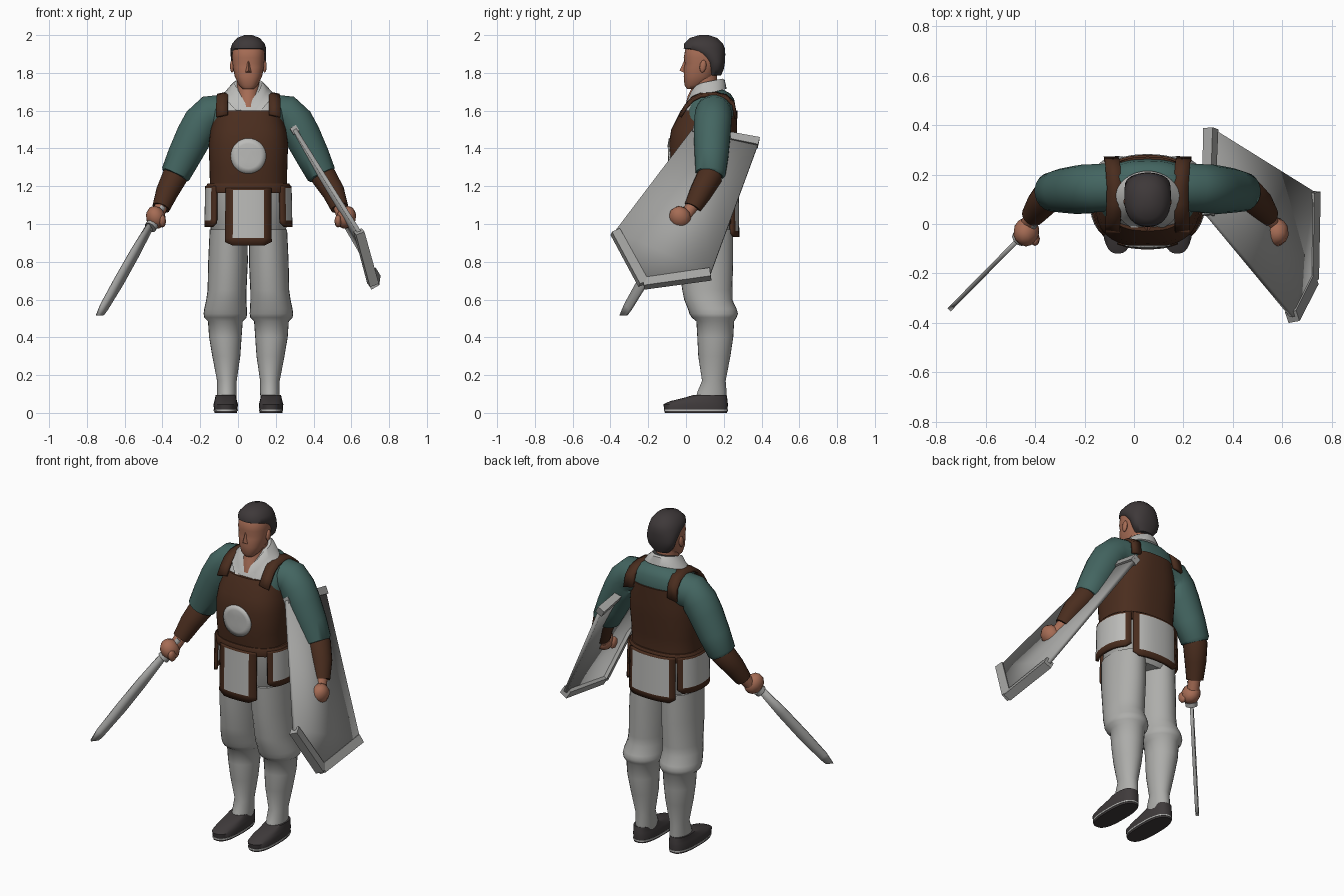
import bpy, bmesh, math
from mathutils import Vector

if "Cube" in bpy.data.objects:
    bpy.data.objects.remove(bpy.data.objects["Cube"])

CX = 0.055  # body centre line


def mat(name, r, g, b):
    m = bpy.data.materials.new(name)
    m.diffuse_color = (r, g, b, 1)
    m.use_nodes = True
    m.node_tree.nodes["Principled BSDF"].inputs["Base Color"].default_value = m.diffuse_color
    return m


SKIN = mat("skin", .38, .15, .09)
HAIR = mat("dark hair", .048, .040, .041)
TEAL = mat("teal cloth", .057, .132, .12)
BROWN = mat("brown leather", .068, .026, .013)
WHITE = mat("white cloth", .50, .50, .485)
GREY = mat("pale trousers", .42, .42, .405)
STEEL = mat("steel grey", .37, .37, .36)
SHOE = mat("dark shoe", .05, .043, .044)


def make(name, verts, faces, mats, thick=0, angle=50, offset=0):
    me = bpy.data.meshes.new(name)
    me.from_pydata([tuple(v) for v in verts], [], faces)
    bm = bmesh.new()
    bm.from_mesh(me)
    bmesh.ops.recalc_face_normals(bm, faces=bm.faces)
    bm.to_mesh(me)
    bm.free()
    for m in mats:
        me.materials.append(m)
    ob = bpy.data.objects.new(name, me)
    bpy.context.collection.objects.link(ob)
    if thick:
        s = ob.modifiers.new("thickness", 'SOLIDIFY')
        s.thickness, s.offset = thick, offset
    bpy.ops.object.select_all(action='DESELECT')
    ob.select_set(True)
    bpy.context.view_layer.objects.active = ob
    bpy.ops.object.shade_smooth_by_angle(angle=math.radians(angle))
    return ob


def skin_rings(name, rings, m, angle=50):
    n = len(rings[0])
    verts = [v for r in rings for v in r]
    faces = [(i*n+j, i*n+(j+1) % n, (i+1)*n+(j+1) % n, (i+1)*n+j)
             for i in range(len(rings)-1) for j in range(n)]
    faces += [tuple(range(n)), tuple(range(len(verts)-n, len(verts)))]
    return make(name, verts, faces, [m], angle=angle)


def spow(v, e):
    return math.copysign(abs(v)**e, v)


def loft(name, table, m, x=CX, p=2.0, n=32):
    """Horizontal rings: z, half width, front y, back y, [tilt, front drop]."""
    rings = []
    for row in table:
        z, hw, y0, y1, tilt, drop = (list(row) + [0, 0])[:6]
        ring = []
        for k in range(n):
            a = 2*math.pi*k/n
            dy = (y1-y0)/2*spow(math.sin(a), 2/p)
            ring.append((x+hw*spow(math.cos(a), 2/p), (y0+y1)/2+dy,
                         z+tilt*dy-drop*max(0, -math.sin(a))**3))
        rings.append(ring)
    return skin_rings(name, rings, m)


def tube(name, pts, radii, m, n=20, ref=(0, 1, 0), angle=50):
    """Round (or square, n=4) sections across a path."""
    pts = [Vector(p) for p in pts]
    rings = []
    for i, p in enumerate(pts):
        t = (pts[min(i+1, len(pts)-1)]-pts[max(i-1, 0)]).normalized()
        u = t.cross(Vector(ref)).normalized()
        w = t.cross(u)
        rings.append([p+radii[i]*(u*math.cos(a)+w*math.sin(a))
                      for a in [2*math.pi*(k+.5)/n for k in range(n)]])
    return skin_rings(name, rings, m, angle)


def ball(name, c, s, m, rot=(0, 0, 0), seg=16):
    bpy.ops.mesh.primitive_uv_sphere_add(segments=seg, ring_count=seg//2, location=c, rotation=rot)
    ob = bpy.context.object
    ob.name, ob.scale = name, s
    ob.data.materials.append(m)
    bpy.ops.object.shade_smooth_by_angle(angle=math.radians(60))
    return ob


# Head, hair and neck
loft("head", [(1.715, .03, .005, .06), (1.735, .05, -.008, .10), (1.78, .072, -.012, .15),
              (1.83, .082, -.010, .17), (1.85, .084, -.006, .18), (1.88, .086, -.012, .185),
              (1.93, .085, -.003, .19), (1.97, .06, .03, .16)], SKIN, p=2.3)
loft("hair", [(1.785, .05, .115, .185), (1.82, .08, .115, .20), (1.86, .092, .10, .207),
              (1.90, .094, .05, .208), (1.93, .094, -.012, .206), (1.955, .086, -.01, .195),
              (1.985, .06, .02, .165), (2.0, .02, .07, .12)], HAIR, p=2.2)
make("nose", [(CX-.018, -.008, 1.80), (CX+.018, -.008, 1.80), (CX, -.034, 1.812), (CX, -.005, 1.875)],
     [(0, 1, 2), (0, 2, 3), (1, 2, 3), (0, 1, 3)], [SKIN])
loft("neck", [(1.62, .06, -.005, .16), (1.68, .062, .01, .17), (1.72, .06, .03, .165),
              (1.80, .06, .04, .165)], SKIN)

# Shirt with a white front between the straps
shirt = loft("shirt", [(1.45, .19, -.06, .25), (1.5, .19, -.055, .25), (1.6, .195, -.012, .262),
                       (1.66, .175, .018, .255), (1.69, .13, .045, .235), (1.71, .085, .06, .2)],
             TEAL, p=2.5, n=64)
shirt.data.materials.append(WHITE)
for f in shirt.data.polygons:
    f.material_index = int(abs(f.center.x-CX) < .125 and f.center.y < .10 and len(f.vertices) == 4)
loft("collar", [(1.685, .135, -.03, .215, .25, .085), (1.72, .10, -.012, .205, .4, .09),
                (1.75, .076, .0, .192, .2, .10)], WHITE)
# Apron and belt
APRON = [(1.17, .208, -.075, .25), (1.22, .204, -.08, .247), (1.3, .206, -.09, .252),
         (1.42, .21, -.092, .266), (1.5, .2, -.078, .27), (1.6, .172, -.028, .272)]
loft("apron", APRON, BROWN, p=2.6, n=48)
loft("belt", [(1.165, .219, -.088, .262), (1.175, .222, -.09, .264), (1.205, .222, -.09, .264),
              (1.215, .215, -.086, .258)], BROWN, p=2.4, n=48)


def apron_front(d, z):
    for a, b in zip(APRON, APRON[1:]):
        if a[0] <= z <= b[0]:
            f = (z-a[0])/(b[0]-a[0])
            hw, y0, y1 = [a[i]+(b[i]-a[i])*f for i in (1, 2, 3)]
            return (y0+y1)/2-(y1-y0)/2*(1-abs(d/hw)**2.6)**(1/2.6)


# Round chest patch following the apron
N = 32
dv = [(0, 1.36)]+[(r*math.cos(2*math.pi*k/N), 1.36+r*math.sin(2*math.pi*k/N))
                  for r in (.035, .065, .093) for k in range(N)]
df = [(0, 1+k, 1+(k+1) % N) for k in range(N)]
df += [(1+i*N+k, 1+i*N+(k+1) % N, 1+(i+1)*N+(k+1) % N, 1+(i+1)*N+k) for i in (0, 1) for k in range(N)]
make("chest_patch", [(CX+d, apron_front(d, z)-.002, z) for d, z in dv], df, [WHITE], .006)


# Skirt flaps: curved panels with a leather border
def flap(name, a0, a1, z0, z1, border=.034):
    ua, zs = abs(a1-a0), z1-z0
    bu = math.degrees(border/.2)/ua
    us = [0, bu]+[bu+(1-2*bu)*k/8 for k in range(1, 8)]+[1-bu, 1]
    vs = [0, border/zs, .5, 1-.01/zs, 1]
    verts, nu = [], len(us)
    for v in vs:
        for u in us:
            a = math.radians(a0+(a1-a0)*u)
            e = 1.02-.02*v
            lift = .02 if v == 0 and u in (0, 1) else 0  # clipped corners
            verts.append((CX+.22*e*spow(math.sin(a), .85),
                          .09-.18*e*spow(math.cos(a), .85), z0+zs*v+lift))
    faces = [(j*nu+i, j*nu+i+1, (j+1)*nu+i+1, (j+1)*nu+i) for j in range(4) for i in range(nu-1)]
    ob = make(name, verts, faces, [BROWN, WHITE], .018)
    for k, f in enumerate(ob.data.polygons):
        f.material_index = int(0 < k % (nu-1) < nu-2 and 0 < k//(nu-1) < 3)


flap("front_flap", -29, 29, .885, 1.19, .04)
flap("back_flap", 141, 219, .93, 1.20)
for s in (-1, 1):
    flap("side_flap", s*47, s*138, .985, 1.20)

# Hips
loft("hips", [(.92, .17, -.03, .23), (.96, .20, -.05, .25), (1.18, .205, -.07, .25)], GREY, p=2.4)

# Mirrored limbs
LEG = [(.97, .105, .10, -.05, .25), (.8, .108, .105, -.04, .25), (.65, .113, .103, -.02, .245),
       (.6, .117, .106, -.01, .245), (.55, .121, .113, .01, .268), (.525, .122, .115, .018, .275),
       (.505, .122, .112, .03, .268),
       (.485, .122, .092, .055, .255), (.4, .122, .086, .06, .25), (.3, .117, .074, .065, .235),
       (.17, .114, .052, .085, .21), (.11, .114, .052, .06, .215), (.07, .114, .05, .05, .21)]
for s in (-1, 1):
    e = .02 if s > 0 else 0  # shield arm reaches a little further out

    def P(d, y, z):
        return (CX+s*d, y, z)
    # Leg: each ring has its own centre, so build as offset rings
    skin_rings("trouser_leg", [[(CX+s*d+rx*math.cos(a), (y0+y1)/2+(y1-y0)/2*math.sin(a), z)
                                for a in [2*math.pi*k/28 for k in range(28)]]
                               for z, d, rx, y0, y1 in LEG], GREY)
    fx = CX+s*.12
    loft("shoe", [(0, .06, -.112, .218), (.045, .065, -.12, .222), (.062, .06, -.085, .22),
                  (.08, .056, -.01, .218), (.095, .053, .04, .215)], SHOE, x=fx, p=2.6)
    loft("sole_trim", [(.010, .0645, -.1165, .2212), (.018, .0645, -.1165, .2212)], WHITE, x=fx, p=2.6)
    tube("sleeve", [P(.10, .15, 1.59), P(.21, .145, 1.582), P(.245, .142, 1.54), P(.285, .138, 1.47),
                    P(.34, .135, 1.36), P(.385, .13, 1.265), P(.39, .128, 1.255)],
         [.10, .098, .1, .098, .09, .08, .07], TEAL)
    tube("cuff", [P(.365, .14, 1.31), P(.39+e/2, .125, 1.25), P(.43+e, .08, 1.17), P(.463+e, .035, 1.085)],
         [.05, .068, .06, .047], BROWN)
    tube("wrist", [P(.455+e, .045, 1.11), P(.48+e, .0, 1.045)], [.034, .034], SKIN)
    ball("hand", P(.49+1.4*e, -.032, 1.035), (.052, .058, .062), SKIN, (.5, s*.35, 0), 12)
    ball("thumb", P(.455+e, -.06, 1.015), (.02, .03, .036), SKIN, (.4, 0, 0), 8)
    ball("ear", P(.086, .09, 1.835), (.012, .018, .034), SKIN, (-.15, 0, 0), 10)
    # Shoulder strap: flat band over the shoulder
    path = [(.14, -.03, 1.58), (.14, .0, 1.628), (.138, .035, 1.668), (.135, .08, 1.69), (.133, .15, 1.695),
            (.138, .21, 1.68), (.142, .25, 1.645), (.147, .264, 1.57)]
    sv = [P(d+w, y, z-.22*(w+.03)) for d, y, z in path for w in (-.03, .03)]
    make("shoulder_strap", sv, [(2*i, 2*i+1, 2*i+3, 2*i+2) for i in range(len(path)-1)], [BROWN], .016)

# Sword: curved blade outline in an upright plane
blade = [(.015, .985), (.13, .83), (.25, .68), (.37, .545), (.40, .517), (.445, .515),
         (.41, .575), (.30, .715), (.18, .86), (.045, 1.01)]
bv = [(-.44-.69*h, -.035-.70*h, z) for h, z in blade]
make("sword_blade", bv, [(0, 1, 8, 9), (1, 2, 7, 8), (2, 3, 6, 7), (3, 4, 5, 6)], [STEEL], .018, 30)
tube("sword_guard", [(-.452, -.048, .998), (-.464, -.060, .982)], [.034, .034], STEEL, 10)
tube("sword_grip", [(-.40, .005, 1.09), (-.455, -.05, .99)], [.017, .017], STEEL, 10)

# Shield: folded five-sided plate with raised rims
sh = [(.30, .035, 1.50), (.31, .385, 1.43), (.72, .13, .735), (.715, -.225, .685), (.64, -.375, .96)]
make("shield_plate", sh, [(0, 1, 2, 4), (2, 3, 4)], [STEEL], .022, 20)
REF = (.85, .07, .51)
tube("shield_top_rim", [sh[0], sh[1]], [.026, .032], STEEL, 4, REF, 20)
for a, b in ((4, 3), (3, 2)):
    tube("shield_lower_rim", [sh[a], sh[b]], [.034, .036], STEEL, 4, REF, 20)
